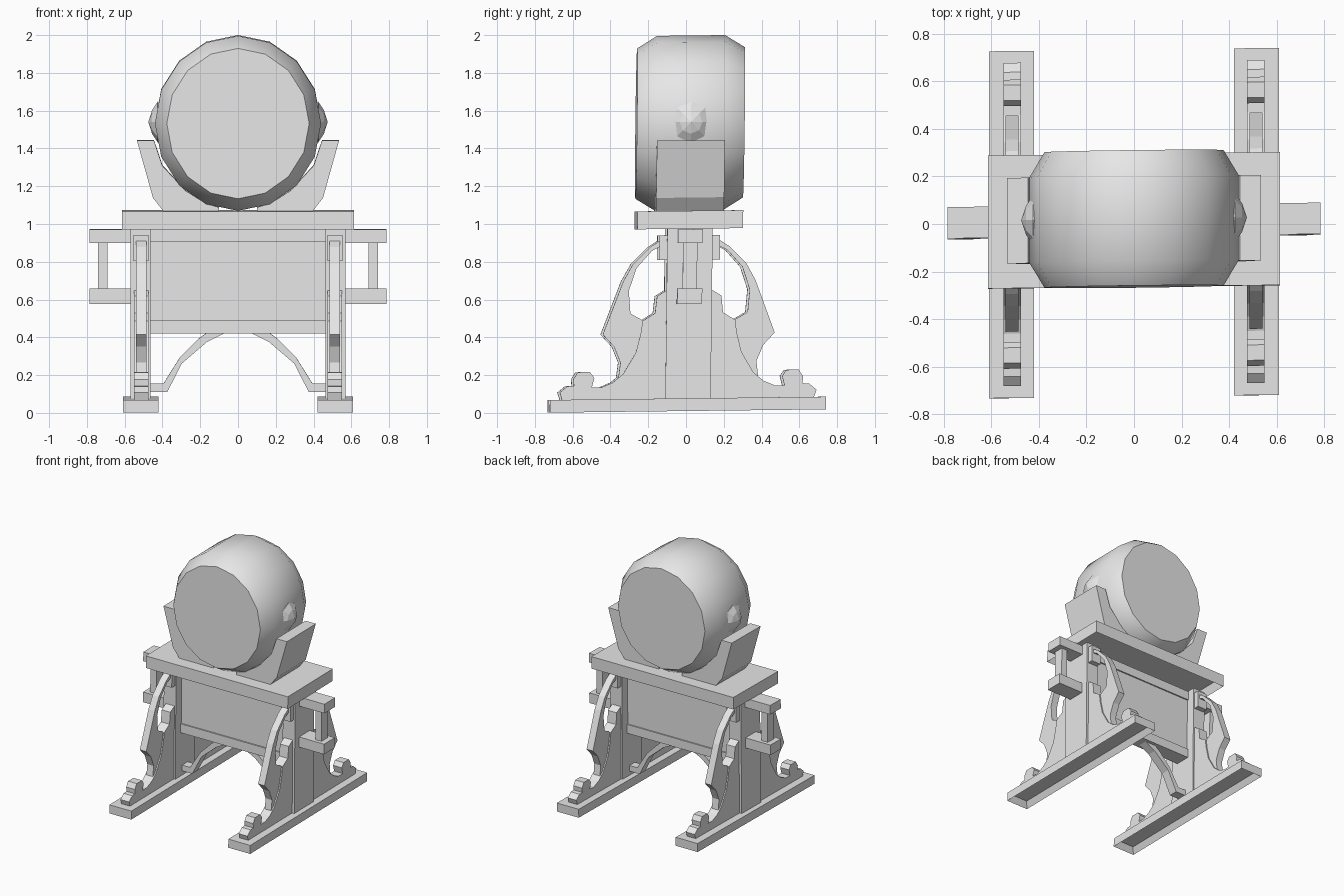
import bpy, bmesh, math
from mathutils import Matrix, Vector

default = bpy.data.objects.get("Cube")
if default:
    bpy.data.objects.remove(default, do_unlink=True)

GREY = (0.8, 0.8, 0.8, 1)
grey = bpy.data.materials.new("plain_grey")
grey.use_nodes = True
grey.diffuse_color = GREY
grey.node_tree.nodes["Principled BSDF"].inputs["Base Color"].default_value = GREY

# The whole stand leans very slightly
LEAN = Matrix(((1, 0, 0, 0), (0.012, 1, 0.012, 0.003), (0, 0.012, 1, 0), (0, 0, 0, 1)))


def finish(name, bm):
    bmesh.ops.recalc_face_normals(bm, faces=bm.faces)
    mesh = bpy.data.meshes.new(name)
    bm.to_mesh(mesh)
    bm.free()
    mesh.transform(LEAN)
    mesh.materials.append(grey)
    ob = bpy.data.objects.new(name, mesh)
    bpy.context.collection.objects.link(ob)
    return ob


def box(name, xs, ys, zs, hollow=0):
    bm = bmesh.new()
    bmesh.ops.create_cube(bm, size=1)
    lo, hi = Vector((xs[0], ys[0], zs[0])), Vector((xs[1], ys[1], zs[1]))
    for v in bm.verts:
        v.co = (lo + hi) / 2 + v.co * (hi - lo)
    if hollow:
        bottom = min(bm.faces, key=lambda f: f.calc_center_median().z)
        bmesh.ops.inset_region(bm, faces=[bottom], thickness=hollow)
        bmesh.ops.translate(bm, verts=bottom.verts, vec=(0, 0, (hi.z - lo.z) * 0.7))
    return finish(name, bm)


def plate(name, outline, start, end, axis, flip=1):
    """Extrude an outline along x (outline in y, z) or along y (outline in x, z)."""
    def place(a, b, depth):
        return (depth, a * flip, b) if axis == "x" else (a * flip, depth, b)
    bm = bmesh.new()
    face = bm.faces.new([bm.verts.new(place(a, b, start)) for a, b in outline])
    grown = bmesh.ops.extrude_face_region(bm, geom=[face])["geom"]
    shift = Vector(place(0, 0, end - start))
    bmesh.ops.translate(bm, verts=[g for g in grown if isinstance(g, bmesh.types.BMVert)], vec=shift)
    return finish(name, bm)


def lathe(name, rings, sides, axis, centre_z, flip=1):
    """Join elliptical rings (position, radius across, radius up) along x or y."""
    bm = bmesh.new()
    loops = []
    for pos, across, up in rings:
        loop = []
        for i in range(sides):
            t = math.tau * i / sides
            a, z = across * math.cos(t), centre_z + up * math.sin(t)
            loop.append(bm.verts.new((pos * flip, a, z) if axis == "x" else (a, pos * flip, z)))
        loops.append(loop)
    for one, two in zip(loops, loops[1:]):
        for i in range(sides):
            j = (i + 1) % sides
            bm.faces.new((one[i], one[j], two[j], two[i]))
    bm.faces.new(loops[0])
    bm.faces.new(loops[-1])
    bmesh.ops.remove_doubles(bm, verts=bm.verts, dist=0.0005)
    return finish(name, bm)


# Barrel
barrel = lathe("barrel", [(-0.285, 0.377, 0.398), (-0.18, 0.44, 0.463),
                          (0.18, 0.44, 0.463), (0.285, 0.377, 0.398)], 16, "y", 1.535)
bpy.context.view_layer.objects.active = barrel
barrel.select_set(True)
bpy.ops.object.shade_smooth_by_angle(angle=math.radians(42))

# Table and middle panel
box("table_top", (-0.615, 0.615), (-0.28, 0.28), (0.975, 1.07), 0.03)
box("centre_panel", (-0.465, 0.465), (-0.05, 0.05), (0.45, 0.975))
box("lower_rail", (-0.465, 0.465), (-0.06, 0.06), (0.42, 0.49))
box("upper_rail", (-0.465, 0.465), (-0.06, 0.06), (0.905, 0.975))

# Outlines for one half, repeated on each side
SCROLL_BOARD = [(0.1, 0.07), (0.665, 0.07), (0.68, 0.115), (0.64, 0.148), (0.605, 0.15),
                (0.608, 0.185), (0.585, 0.222), (0.52, 0.222), (0.497, 0.19), (0.51, 0.14),
                (0.46, 0.14), (0.4, 0.165), (0.345, 0.21), (0.28, 0.32), (0.255, 0.42),
                (0.245, 0.49), (0.18, 0.53), (0.17, 0.62), (0.12, 0.65), (0.1, 0.65)]
ARM = [(0.11, 0.945), (0.21, 0.88), (0.3, 0.79), (0.35, 0.7), (0.455, 0.42), (0.395, 0.355),
       (0.36, 0.27), (0.37, 0.19), (0.24, 0.2), (0.24, 0.49), (0.31, 0.53), (0.32, 0.65),
       (0.28, 0.77), (0.2, 0.86), (0.11, 0.905)]
ARCH = [(0.47, 0.11), (0.375, 0.11), (0.297, 0.262), (0.165, 0.375), (0.075, 0.42),
        (0.075, 0.44), (0.165, 0.425), (0.21, 0.392), (0.307, 0.295), (0.395, 0.155), (0.47, 0.155)]
CRADLE = [(0.395, 1.07), (0.45, 1.14), (0.535, 1.443), (0.445, 1.443), (0.4, 1.31),
          (0.28, 1.18), (0.17, 1.11), (0.1, 1.09), (0.1, 1.07)]

for side, s in (("left", 1), ("right", -1)):
    def span(a, b):
        return sorted((a * s, b * s))

    # Foot and post
    box(side + "_foot", span(0.42, 0.61), (-0.73, 0.73), (0.01, 0.077), 0.035)
    box(side + "_post", span(0.463, 0.568), (-0.12, 0.12), (0.07, 0.978))

    # Scrolled boards and curved arms, front and back
    for end, e in (("back", 1), ("front", -1)):
        label = side + "_" + end
        plate(label + "_scroll_board", SCROLL_BOARD, *span(0.475, 0.55), "x", e)
        plate(label + "_curved_arm", ARM, *span(0.485, 0.54), "x", e)
        box(label + "_arm_block", span(0.472, 0.555), sorted((0.11 * e, 0.16 * e)), (0.81, 0.94))

    # Handle
    for level, zs in (("upper", (0.9, 0.972)), ("lower", (0.578, 0.658))):
        box(side + "_" + level + "_handle_bar", span(0.55, 0.785), (-0.066, 0.066), zs)
    box(side + "_handle_grip", span(0.69, 0.742), (-0.038, 0.038), (0.64, 0.91))

    # Arch brace, cradle and barrel stud
    plate(side + "_arch_brace", ARCH, -0.035, 0.035, "y", s)
    plate(side + "_cradle", CRADLE, -0.18, 0.18, "y", s)
    lathe(side + "_stud", [(0.38, 0.1, 0.1), (0.425, 0.105, 0.108), (0.455, 0.06, 0.062),
                           (0.475, 0, 0)], 8, "x", 1.54, s)
